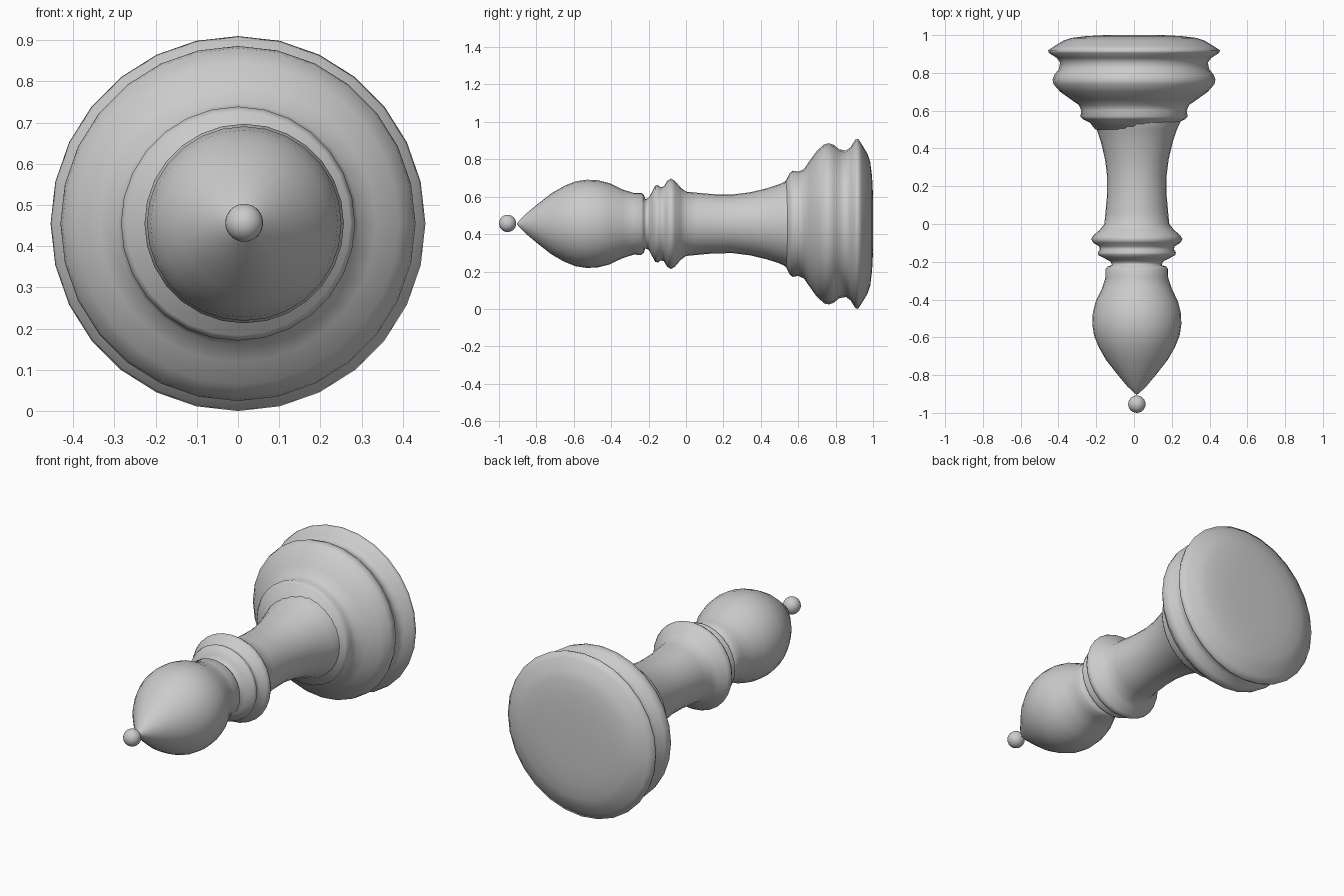
import bpy, bmesh, math

CZ = 0.455   # height of the turning axis


def lathe(name, profile, cx, sides=28):
    """Turn (y, radius) pairs around an axis parallel to y."""
    bm = bmesh.new()
    rings = []
    for y, r in profile:
        if r == 0:
            rings.append([bm.verts.new((cx, y, CZ))] * sides)
        else:
            rings.append([bm.verts.new((cx + r * math.sin(2 * math.pi * i / sides), y,
                                        CZ + r * math.cos(2 * math.pi * i / sides)))
                          for i in range(sides)])
    for a, b in zip(rings, rings[1:]):
        for i in range(sides):
            j = (i + 1) % sides
            bm.faces.new(list(dict.fromkeys((a[i], a[j], b[j], b[i]))))
    bmesh.ops.recalc_face_normals(bm, faces=bm.faces)
    me = bpy.data.meshes.new(name)
    bm.to_mesh(me)
    bm.free()
    ob = bpy.data.objects.new(name, me)
    bpy.context.collection.objects.link(ob)
    for p in me.polygons:
        p.use_smooth = True
    return ob


# Pointed head, collars and waisted stem, slightly off the base axis
lathe("head_and_stem", [
    (-0.905, 0), (-0.895, 0.013), (-0.86, 0.05), (-0.80, 0.10), (-0.72, 0.163),
    (-0.65, 0.203), (-0.59, 0.227), (-0.53, 0.236), (-0.47, 0.233), (-0.41, 0.218),
    (-0.34, 0.184), (-0.28, 0.165), (-0.24, 0.166), (-0.225, 0.155), (-0.218, 0.132),
    (-0.20, 0.138), (-0.185, 0.165), (-0.165, 0.203), (-0.15, 0.207), (-0.135, 0.196),
    (-0.118, 0.200), (-0.10, 0.230), (-0.08, 0.242), (-0.06, 0.230), (-0.03, 0.195),
    (0.00, 0.172), (0.06, 0.166), (0.15, 0.158), (0.25, 0.157), (0.34, 0.168),
    (0.43, 0.189), (0.50, 0.212), (0.56, 0.24), (0.60, 0.24), (0.60, 0)], 0.015)

# Stepped, moulded base
lathe("base", [
    (0.50, 0), (0.50, 0.205), (0.535, 0.232), (0.555, 0.272), (0.57, 0.284),
    (0.60, 0.279), (0.63, 0.292), (0.66, 0.335), (0.70, 0.391), (0.74, 0.426),
    (0.765, 0.431), (0.79, 0.422), (0.82, 0.398), (0.855, 0.391), (0.88, 0.41),
    (0.905, 0.45), (0.92, 0.455), (0.94, 0.425), (0.97, 0.375), (0.985, 0.33),
    (0.995, 0.25), (1.0, 0.15), (1.0, 0)], 0.0)

# Small ball at the tip
bpy.ops.mesh.primitive_uv_sphere_add(segments=24, ring_count=14, radius=0.046,
                                     location=(0.015, -0.954, CZ + 0.002))
ball = bpy.context.object
ball.name = "tip_ball"
bpy.ops.object.shade_smooth()
